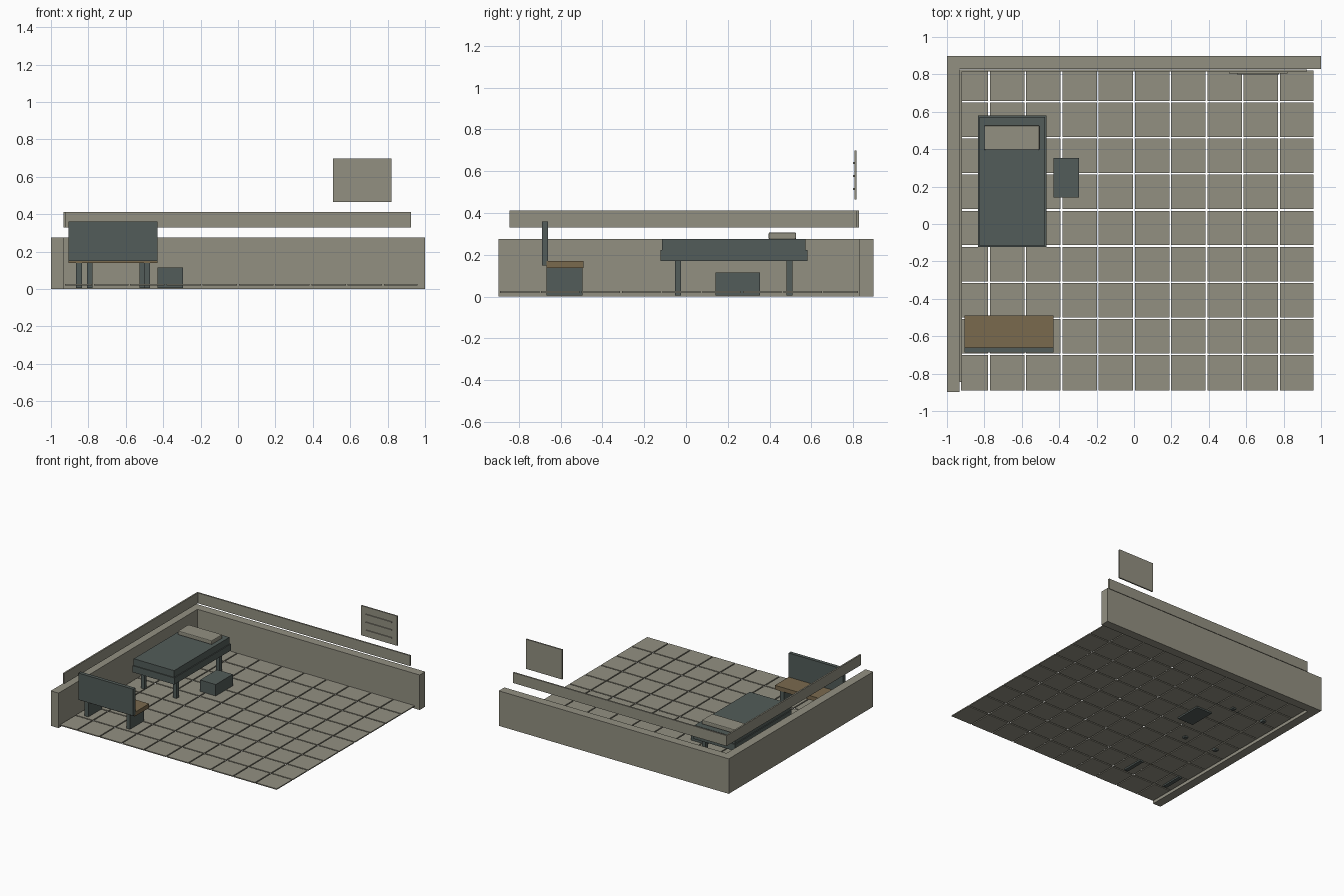
import bpy
import bmesh
from mathutils import Matrix, Vector

default = bpy.data.objects.get("Cube")
if default:
    bpy.data.objects.remove(default, do_unlink=True)


def material(name, color):
    mat = bpy.data.materials.new(name)
    mat.diffuse_color = (*color, 1)
    mat.use_nodes = True
    mat.node_tree.nodes["Principled BSDF"].inputs["Base Color"].default_value = (*color, 1)
    return mat


stone = material("warm grey stone", (0.29, 0.28, 0.222))
teal = material("dark grey green", (0.085, 0.107, 0.1))
wood = material("brown wood", (0.195, 0.144, 0.076))


def add_box(bm, x, y, z):
    """Add a box spanning three (min, max) ranges."""
    low, high = Vector((x[0], y[0], z[0])), Vector((x[1], y[1], z[1]))
    matrix = Matrix.Translation((low + high) / 2) @ Matrix.Diagonal((*(high - low), 1))
    bmesh.ops.create_cube(bm, size=1, matrix=matrix)


def make(name, mat, boxes, bevel=0):
    bm = bmesh.new()
    for ranges in boxes:
        add_box(bm, *ranges)
    mesh = bpy.data.meshes.new(name)
    bm.to_mesh(mesh)
    bm.free()
    mesh.materials.append(mat)
    obj = bpy.data.objects.new(name, mesh)
    bpy.context.collection.objects.link(obj)
    if bevel:
        mod = obj.modifiers.new("soft edges", "BEVEL")
        mod.width = bevel
        mod.segments = 2
    return obj


# Low walls and the thin rails floating above them
wall_z, rail_z = (0, 0.275), (0.33, 0.412)
make("back_wall", stone, [((-1, 1), (0.828, 0.897), wall_z)])
make("left_wall", stone, [((-1, -0.932), (-0.897, 0.828), wall_z)])
make("back_rail", stone, [((-0.932, 0.925), (0.815, 0.827), rail_z)])
make("left_rail", stone, [((-0.932, -0.92), (-0.845, 0.815), rail_z)])


# Floor tiles separated by narrow open joints
def spans(start, end, first_joint, pitch, gap):
    edges, joint = [], first_joint
    while joint < end - gap:
        edges.append(joint)
        joint += pitch
    starts = [start] + [e + gap / 2 for e in edges]
    ends = [e - gap / 2 for e in edges] + [end]
    return list(zip(starts, ends))


columns = spans(-0.925, 0.96, -0.775, 0.1938, 0.009)
rows = spans(-0.89, 0.822, -0.697, 0.193, 0.009)
make("floor_tiles", stone, [(c, r, (0.018, 0.026)) for c in columns for r in rows])

# Wall panel with three raised slats
make("wall_panel", stone, [((0.507, 0.82), (0.805, 0.816), (0.465, 0.698))])
make("panel_slats", stone, [((0.55, 0.775), (0.798, 0.805), (z - 0.004, z + 0.004))
                            for z in (0.515, 0.577, 0.639)])

# Bed
make("bed_frame", teal, [((-0.833, -0.468), (-0.122, 0.58), (0.17, 0.222))])
make("mattress", teal, [((-0.826, -0.475), (-0.115, 0.572), (0.222, 0.275))])
make("pillow", stone, [((-0.8, -0.505), (0.395, 0.527), (0.275, 0.307))], bevel=0.006)
make("bed_legs", teal, [((x - 0.015, x + 0.015), (y - 0.015, y + 0.015), (0.006, 0.17))
                        for x in (-0.793, -0.512) for y in (-0.038, 0.495)])

# Bedside box
make("storage_box", teal, [((-0.43, -0.293), (0.142, 0.354), (0.006, 0.116))])

# Bench with slab supports
make("bench_seat", wood, [((-0.905, -0.43), (-0.668, -0.49), (0.138, 0.171))])
make("bench_back", teal, [((-0.905, -0.43), (-0.688, -0.66), (0.15, 0.36))])
make("bench_supports", teal, [((x - 0.016, x + 0.016), (-0.668, -0.496), (0.006, 0.138))
                              for x in (-0.85, -0.487)])
